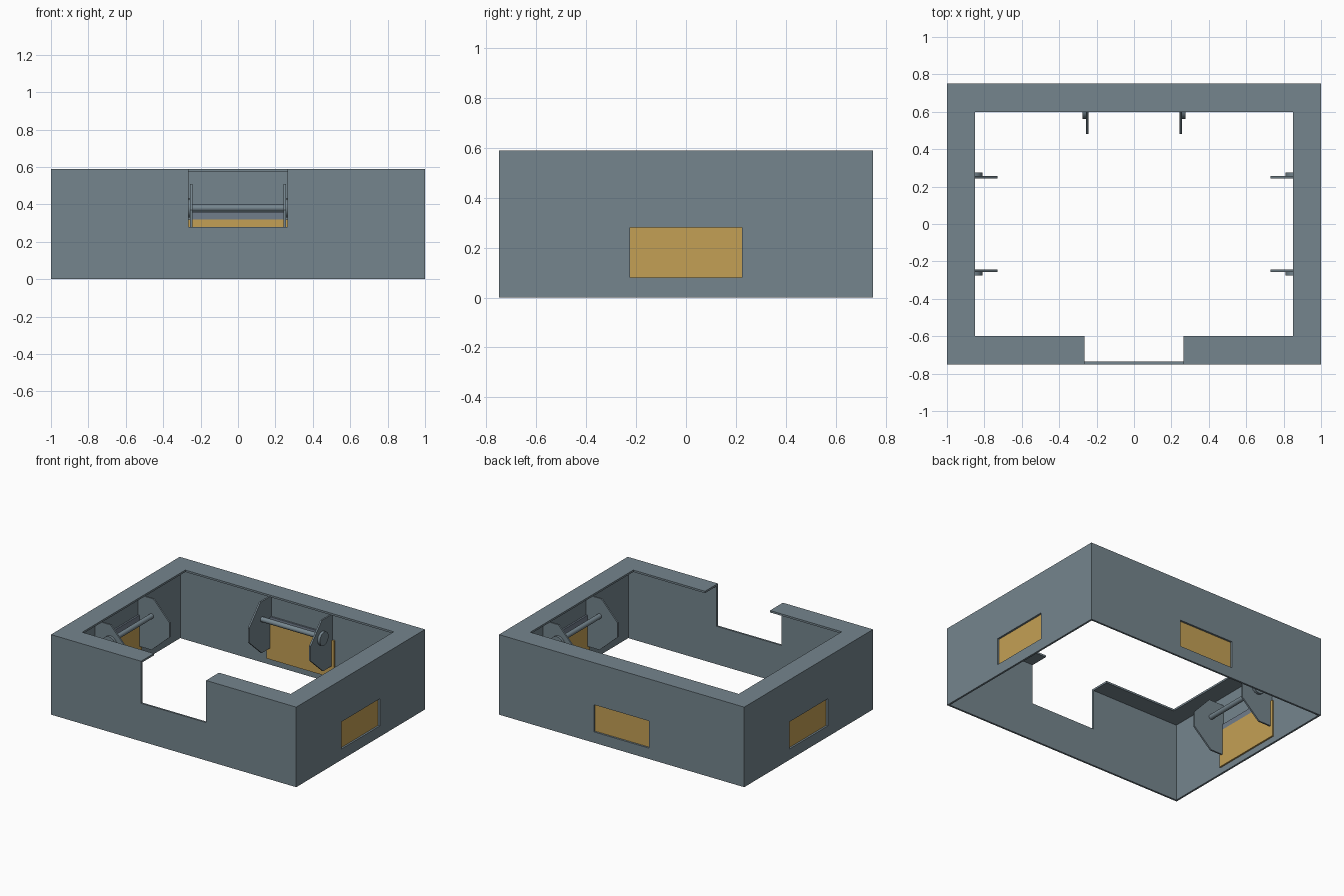
import bpy, bmesh, math
from mathutils import Matrix, Vector

if "Cube" in bpy.data.objects:
    bpy.data.objects.remove(bpy.data.objects["Cube"])


def material(name, rgb):
    m = bpy.data.materials.new(name)
    m.diffuse_color = (*rgb, 1)
    m.use_nodes = True
    m.node_tree.nodes["Principled BSDF"].inputs["Base Color"].default_value = m.diffuse_color
    return m


GREY = material("slate grey", (0.178, 0.235, 0.27))
GOLD = material("ochre gold", (0.55, 0.35, 0.09))
STEEL = material("blue steel", (0.165, 0.205, 0.26))


def finish(bm, name, mat, matrix=Matrix()):
    bm.transform(matrix)
    bmesh.ops.recalc_face_normals(bm, faces=bm.faces)
    me = bpy.data.meshes.new(name)
    bm.to_mesh(me)
    bm.free()
    me.materials.append(mat)
    ob = bpy.data.objects.new(name, me)
    bpy.context.collection.objects.link(ob)
    return ob


def box(name, lo, hi, mat, matrix=Matrix()):
    lo, hi = Vector(lo), Vector(hi)
    bm = bmesh.new()
    bmesh.ops.create_cube(bm, size=1)
    for v in bm.verts:
        v.co = Vector((lo + hi) / 2) + Vector(a * b for a, b in zip(v.co, hi - lo))
    return finish(bm, name, mat, matrix)


def rod(name, radius, x0, x1, y, z, mat, matrix):
    bm = bmesh.new()
    place = Matrix.Translation(((x0 + x1) / 2, y, z)) @ Matrix.Rotation(math.pi / 2, 4, 'Y')
    bmesh.ops.create_cone(bm, cap_ends=True, segments=24, radius1=radius, radius2=radius,
                          depth=abs(x1 - x0), matrix=place)
    ob = finish(bm, name, mat, matrix)
    for p in ob.data.polygons:
        p.use_smooth = len(p.vertices) == 4
    return ob


def plate(name, profile, x0, x1, mat, matrix):
    bm = bmesh.new()
    face = bm.faces.new([bm.verts.new((x0, y, z)) for y, z in profile])
    ext = bmesh.ops.extrude_face_region(bm, geom=[face])
    for v in ext["geom"]:
        if isinstance(v, bmesh.types.BMVert):
            v.co.x = x1
    return finish(bm, name, mat, matrix)


# Thin-walled housing with a top rim, front notch and three windows
T = 0.014
HEIGHT = 0.59
shell = box("housing", (-1, -0.75, 0), (1, 0.75, HEIGHT), GREY)
cuts = [
    ((-1 + T, -0.75 + T, -0.5), (1 - T, 0.75 - T, HEIGHT - T)),   # hollow
    ((-0.85, -0.6, 0.3), (0.85, 0.6, 1)),                         # top opening
    ((-0.265, -0.9, 0.28), (0.265, -0.5, 1)),                     # front notch
    ((-1.2, -0.225, 0.08), (1.2, 0.225, 0.28)),                   # side windows
    ((-0.225, 0.68, 0.08), (0.225, 0.9, 0.28)),                   # back window
]
bpy.context.view_layer.objects.active = shell
for lo, hi in cuts:
    cutter = box("cutter", lo, hi, GREY)
    cutter.hide_render = True
    mod = shell.modifiers.new("cut", 'BOOLEAN')
    mod.operation = 'DIFFERENCE'
    mod.solver = 'EXACT'
    mod.object = cutter
    bpy.ops.object.modifier_apply(modifier=mod.name)
    bpy.data.objects.remove(cutter)

# Door and bracket station; local y = 0 is the wall's inner face, -y is inward
BRACKET = [(0, 0.51), (-0.125, 0.51), (-0.255, 0.37), (-0.255, 0.26),
           (-0.11, 0.13), (0, 0.13)]


def station(side, angle, distance):
    m = Matrix.Rotation(angle, 4, 'Z') @ Matrix.Translation((0, distance, 0))
    box(side + "_door", (-0.275, -0.012, 0.045), (0.275, 0, 0.32), GOLD, m)
    box(side + "_door_top_strip", (-0.244, -0.012, 0.32), (0.244, 0, 0.36), STEEL, m)
    rod(side + "_rod", 0.018, -0.25, 0.25, -0.11, 0.38, GREY, m)
    for s, label in ((-1, "_left"), (1, "_right")):
        plate(side + label + "_bracket", BRACKET, s * 0.244, s * 0.256, GREY, m)
        rod(side + label + "_rod_cap", 0.05, s * 0.256, s * 0.275, -0.125, 0.38, GREY, m)


station("back", 0, 0.75 - T)
station("right", -math.pi / 2, 1 - T)
station("left", math.pi / 2, 1 - T)
